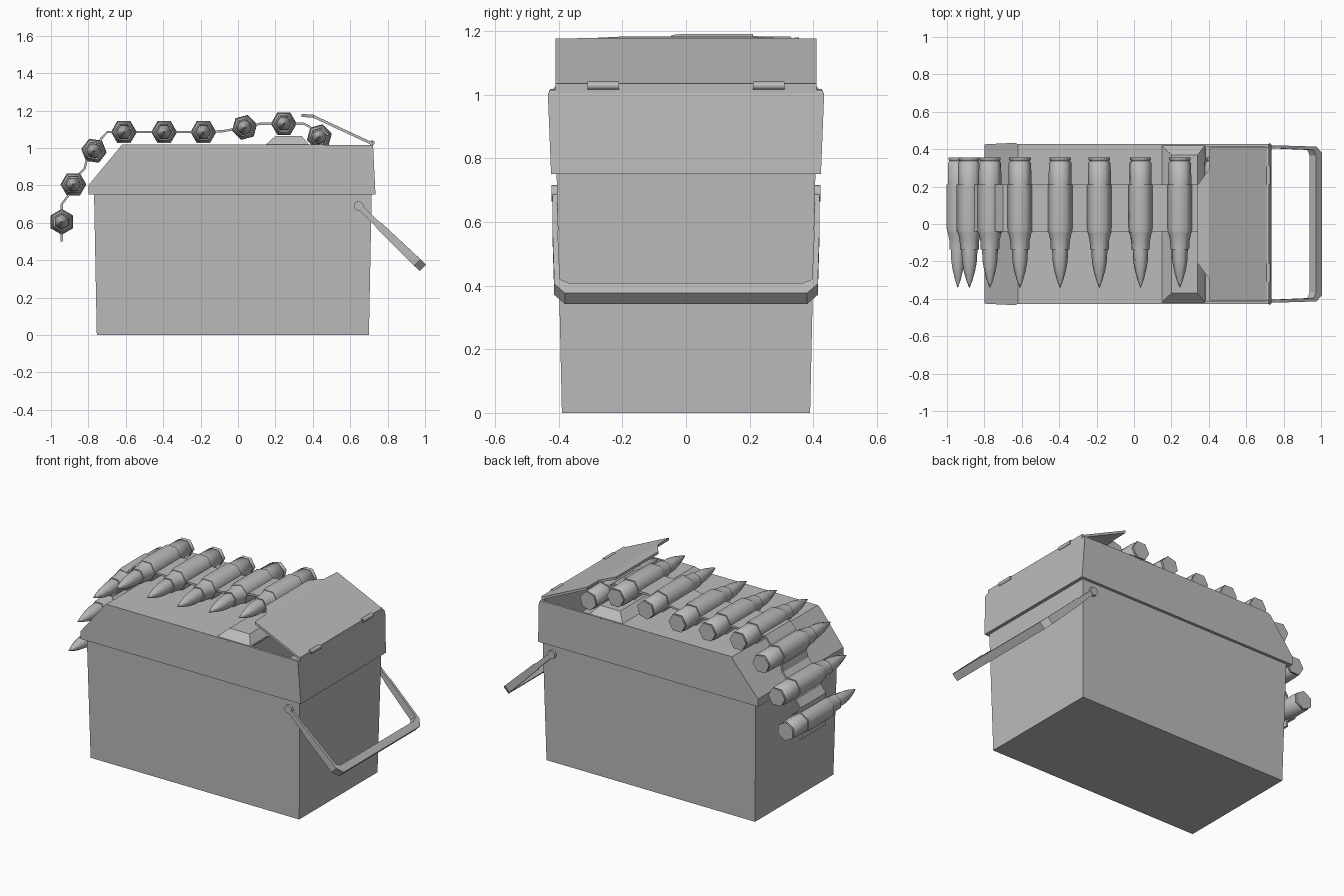
import bpy, bmesh, math
from mathutils import Vector, Matrix

if "Cube" in bpy.data.objects:
    bpy.data.objects.remove(bpy.data.objects["Cube"])

grey = bpy.data.materials.new("plain grey")
grey.diffuse_color = (0.5, 0.5, 0.5, 1)
grey.use_nodes = True
grey.node_tree.nodes["Principled BSDF"].inputs["Base Color"].default_value = grey.diffuse_color


def finish(name, bm, smooth=None):
    bmesh.ops.recalc_face_normals(bm, faces=bm.faces)
    me = bpy.data.meshes.new(name)
    bm.to_mesh(me)
    bm.free()
    me.materials.append(grey)
    ob = bpy.data.objects.new(name, me)
    bpy.context.collection.objects.link(ob)
    if smooth:
        bpy.ops.object.select_all(action='DESELECT')
        ob.select_set(True)
        bpy.context.view_layer.objects.active = ob
        bpy.ops.object.shade_smooth_by_angle(angle=math.radians(smooth))
    return ob


def loft(bm, rings, caps=True):
    """Join equal-length rings of points with quads."""
    vs = [[bm.verts.new(p) for p in r] for r in rings]
    n = len(vs[0])
    for a, b in zip(vs, vs[1:]):
        for i in range(n):
            bm.faces.new((a[i], a[(i + 1) % n], b[(i + 1) % n], b[i]))
    if caps:
        bm.faces.new(vs[0])
        bm.faces.new(vs[-1])
    return vs


def rect(x0, x1, y, z):
    return [(x0, -y, z), (x1, -y, z), (x1, y, z), (x0, y, z)]


def frustum(name, *levels):
    bm = bmesh.new()
    loft(bm, [rect(*l) for l in levels])
    return finish(name, bm)


# Tapered box body
frustum("box_body", (-0.755, 0.70, 0.39, 0), (-0.77, 0.715, 0.407, 0.77))

# Lid: side profile across the width, flaring upward, with a sunk feed opening
profile = [(-0.80, 0.75), (-0.80, 0.80), (-0.635, 1.0), (-0.62, 1.018), (0.37, 1.018),
           (0.72, 1.015), (0.723, 1.0), (0.735, 0.75)]


def half_width(z):
    return 0.427 if z > 1.01 else 0.424 + 0.01 * (z - 0.75) / 0.25


bm = bmesh.new()
loft(bm, [[(x, s * half_width(z), z) for x, z in profile] for s in (-1, 1)])
bmesh.ops.recalc_face_normals(bm, faces=bm.faces)
bm.faces.ensure_lookup_table()
opening = [f for f in bm.faces if f.normal.z > 0.9 and f.calc_center_median().x > 0.5]
bmesh.ops.inset_region(bm, faces=opening, thickness=0.02)
sunk = bmesh.ops.extrude_face_region(bm, geom=opening)
bmesh.ops.delete(bm, geom=opening, context='FACES_ONLY')
bmesh.ops.translate(bm, vec=(0, 0, -0.22),
                    verts=[v for v in sunk["geom"] if isinstance(v, bmesh.types.BMVert)])
finish("lid", bm)

# Raised feed ramp beside the opening
frustum("feed_ramp", (0.14, 0.385, 0.427, 1.01), (0.20, 0.34, 0.37, 1.065))

# Open flap with a bent tapering lip
bm = bmesh.new()
stations = [(0.715, 0.41, 1.032), (0.405, 0.41, 1.176), (0.40, 0.29, 1.178), (0.34, 0.21, 1.182)]
loft(bm, [[(x, -y, z - 0.016), (x, y, z - 0.016), (x, y, z), (x, -y, z)] for x, y, z in stations])
finish("flap", bm)

# Hinge strip and knuckles
frustum("hinge_strip", (0.705, 0.722, 0.41, 1.0), (0.705, 0.722, 0.41, 1.035))
for side in (-1, 1):
    bm = bmesh.new()
    bmesh.ops.create_cone(bm, cap_ends=True, segments=8, radius1=0.013, radius2=0.013, depth=0.10,
                          matrix=Matrix.Translation((0.718, side * 0.26, 1.028))
                          @ Matrix.Rotation(math.pi / 2, 4, 'X'))
    finish("hinge_knuckle", bm, 50)

# Swinging carry handle, lofted along a U-shaped path
pivot = Vector((0.645, 0, 0.69))
along = Vector((0.72, 0, -0.694))
across = Vector((0.694, 0, 0.72))
arm = [(0, 0.420, 0.405, 0, 0.014), (0.14, 0.420, 0.404, 0, 0.016), (0.16, 0.420, 0.404, 0, 0.020),
       (0.435, 0.414, 0.396, -0.02, 0.024), (0.477, 0.380, 0.365, -0.045, 0.024)]
rings = []
for side, part in ((-1, arm), (1, arm[::-1])):
    for u, outer, inner, back, h in part:
        rings.append([pivot + along * w + across * t + Vector((0, side * y, 0))
                      for w, y, t in ((u, outer, -h), (u, outer, h),
                                      (u + back, inner, h), (u + back, inner, -h))])
bm = bmesh.new()
loft(bm, rings)
finish("handle", bm)
for side in (-1, 1):
    bm = bmesh.new()
    bmesh.ops.create_cone(bm, cap_ends=True, segments=10, radius1=0.026, radius2=0.026, depth=0.022,
                          matrix=Matrix.Translation((0.645, side * 0.411, 0.69))
                          @ Matrix.Rotation(math.pi / 2, 4, 'X'))
    finish("handle_pivot", bm, 40)

# Cartridges: six-sided turned shape along y, turned to follow the belt
centres = [(-0.942, 0.605), (-0.88, 0.805), (-0.77, 0.985), (-0.61, 1.085), (-0.395, 1.085),
           (-0.185, 1.085), (0.035, 1.11), (0.245, 1.13), (0.435, 1.06)]
turns = [90, 60, 52, 0, 0, 0, 15, 0, -45]
shell = [(0.355, 0.058), (0.343, 0.058), (0.336, 0.051), (0.328, 0.060), (0.21, 0.062),
         (0.21, 0.069), (-0.02, 0.069), (-0.045, 0.066), (-0.045, 0.062), (-0.09, 0.052),
         (-0.135, 0.050), (-0.135, 0.043), (-0.20, 0.040), (-0.25, 0.031), (-0.30, 0.017),
         (-0.34, 0.002)]
for (cx, cz), turn in zip(centres, turns):
    bm = bmesh.new()
    angles = [math.radians(turn + 60 * i) for i in range(6)]
    loft(bm, [[(cx + r * math.cos(a), y, cz + r * math.sin(a)) for a in angles] for y, r in shell])
    finish("cartridge", bm, 62)

# Belt link strip running through the cartridges
path = [(-0.942, 0.50), (-0.942, 0.70), (-0.90, 0.755), (-0.85, 0.86), (-0.82, 0.89), (-0.81, 0.93),
        (-0.73, 1.05), (-0.70, 1.085), (-0.185, 1.085), (-0.08, 1.09), (0.035, 1.11), (0.12, 1.13),
        (0.35, 1.13), (0.38, 1.115), (0.435, 1.06)]
rings = []
for i, p in enumerate(path):
    p = Vector(p)
    t = (Vector(path[min(i + 1, len(path) - 1)]) - Vector(path[max(i - 1, 0)])).normalized()
    n = Vector((-t.y, t.x)) * 0.006
    a, b = p + n, p - n
    rings.append([(a.x, -0.04, a.y), (a.x, 0.21, a.y), (b.x, 0.21, b.y), (b.x, -0.04, b.y)])
bm = bmesh.new()
loft(bm, rings)
finish("belt_links", bm)
